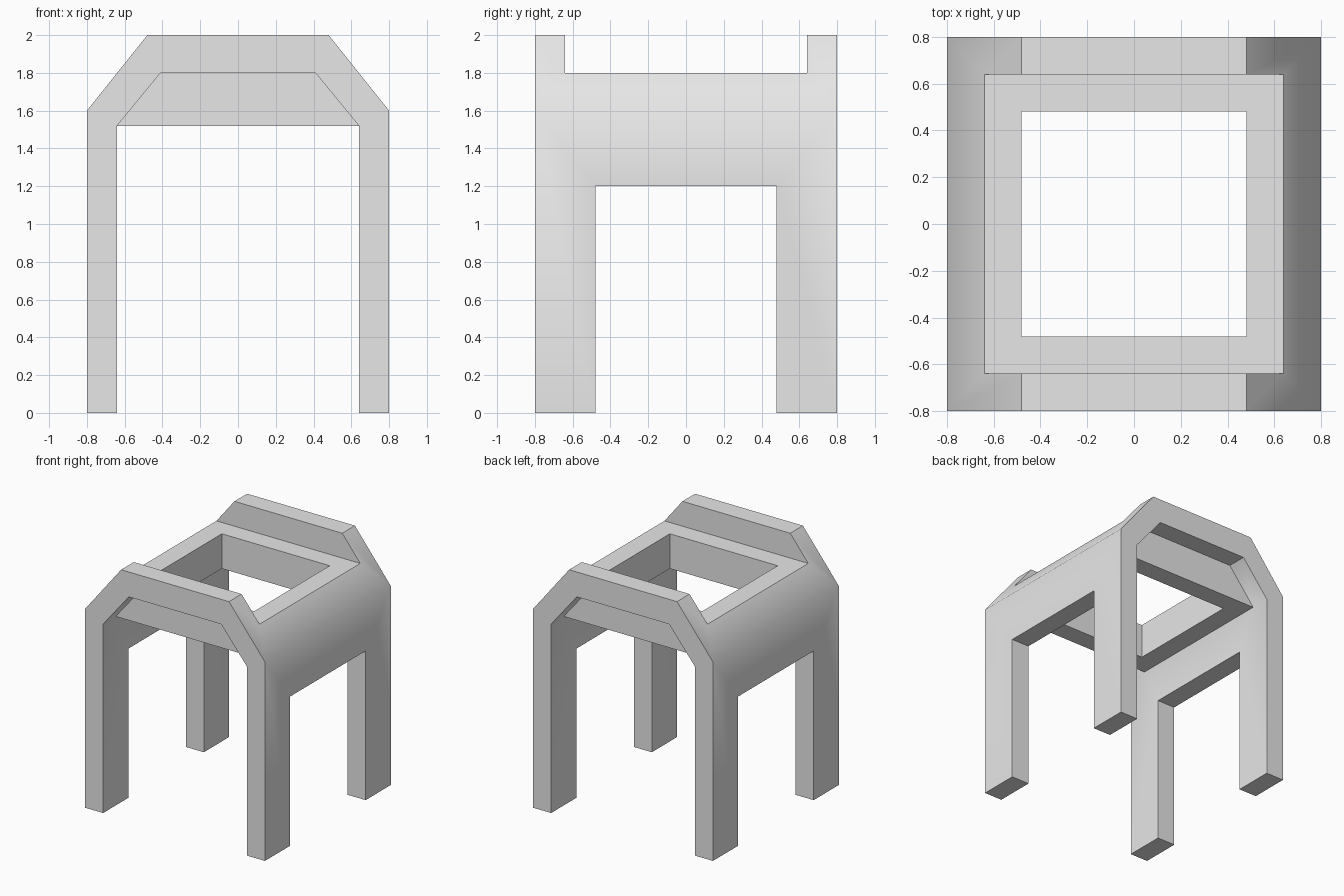
import bpy
import bmesh
from math import radians
from mathutils import Matrix

default = bpy.data.objects.get("Cube")
if default:
    bpy.data.objects.remove(default, do_unlink=True)

HALF, BAR, LIP = 0.8, 0.64, 0.48      # outer, bar and opening half widths

grey = bpy.data.materials.new("light grey")
grey.use_nodes = True
grey.diffuse_color = (0.8, 0.8, 0.8, 1)
grey.node_tree.nodes["Principled BSDF"].inputs["Base Color"].default_value = (0.8, 0.8, 0.8, 1)


def finish(name, bm):
    bmesh.ops.recalc_face_normals(bm, faces=bm.faces)
    mesh = bpy.data.meshes.new(name)
    bm.to_mesh(mesh)
    bm.free()
    mesh.materials.append(grey)
    obj = bpy.data.objects.new(name, mesh)
    bpy.context.collection.objects.link(obj)
    return obj


def box(name, hx, hy, low, high):
    bm = bmesh.new()
    size = Matrix.Diagonal((2 * hx, 2 * hy, high - low, 1))
    bmesh.ops.create_cube(bm, size=1, matrix=Matrix.Translation((0, 0, (low + high) / 2)) @ size)
    return finish(name, bm)


def arch(name, right_half):
    # Mirror half the arch outline, then extrude it front to back
    outline = right_half + [(-x, z) for x, z in reversed(right_half)]
    bm = bmesh.new()
    face = bm.faces.new([bm.verts.new((x, -HALF, z)) for x, z in outline])
    out = bmesh.ops.extrude_face_region(bm, geom=[face])
    moved = [v for v in out["geom"] if isinstance(v, bmesh.types.BMVert)]
    bmesh.ops.translate(bm, verts=moved, vec=(0, 2 * HALF, 0))
    return finish(name, bm)


def combine(target, other, operation):
    other.hide_render = True
    mod = target.modifiers.new(other.name, "BOOLEAN")
    mod.operation, mod.solver, mod.object = operation, "EXACT", other
    bpy.context.view_layer.objects.active = target
    bpy.ops.object.modifier_apply(modifier=mod.name)
    bpy.data.objects.remove(other, do_unlink=True)


# Arched shell: inner outline rising to the crown, outer outline back down
inner = [(0.41, 1.8), (BAR, 1.52), (BAR, 0)]
outer = [(HALF, 0), (HALF, 1.6), (LIP, 2)]
frame = arch("stool_frame", inner + outer)

# Lowered crown between the end arches, and side openings between the legs
combine(frame, box("crown_notch", 1, BAR, 1.8, 2.2), "DIFFERENCE")
combine(frame, box("leg_opening", 1, LIP, -0.2, 1.2), "DIFFERENCE")

# Square seat ring with its central opening
combine(frame, box("seat_ring", BAR, BAR, 1.52, 1.8), "UNION")
combine(frame, box("seat_opening", LIP, LIP, 1.4, 2.1), "DIFFERENCE")

# Soft shoulders, crisp edges elsewhere
bpy.ops.object.select_all(action="DESELECT")
frame.select_set(True)
bpy.context.view_layer.objects.active = frame
bpy.ops.object.shade_smooth_by_angle(angle=radians(45))
